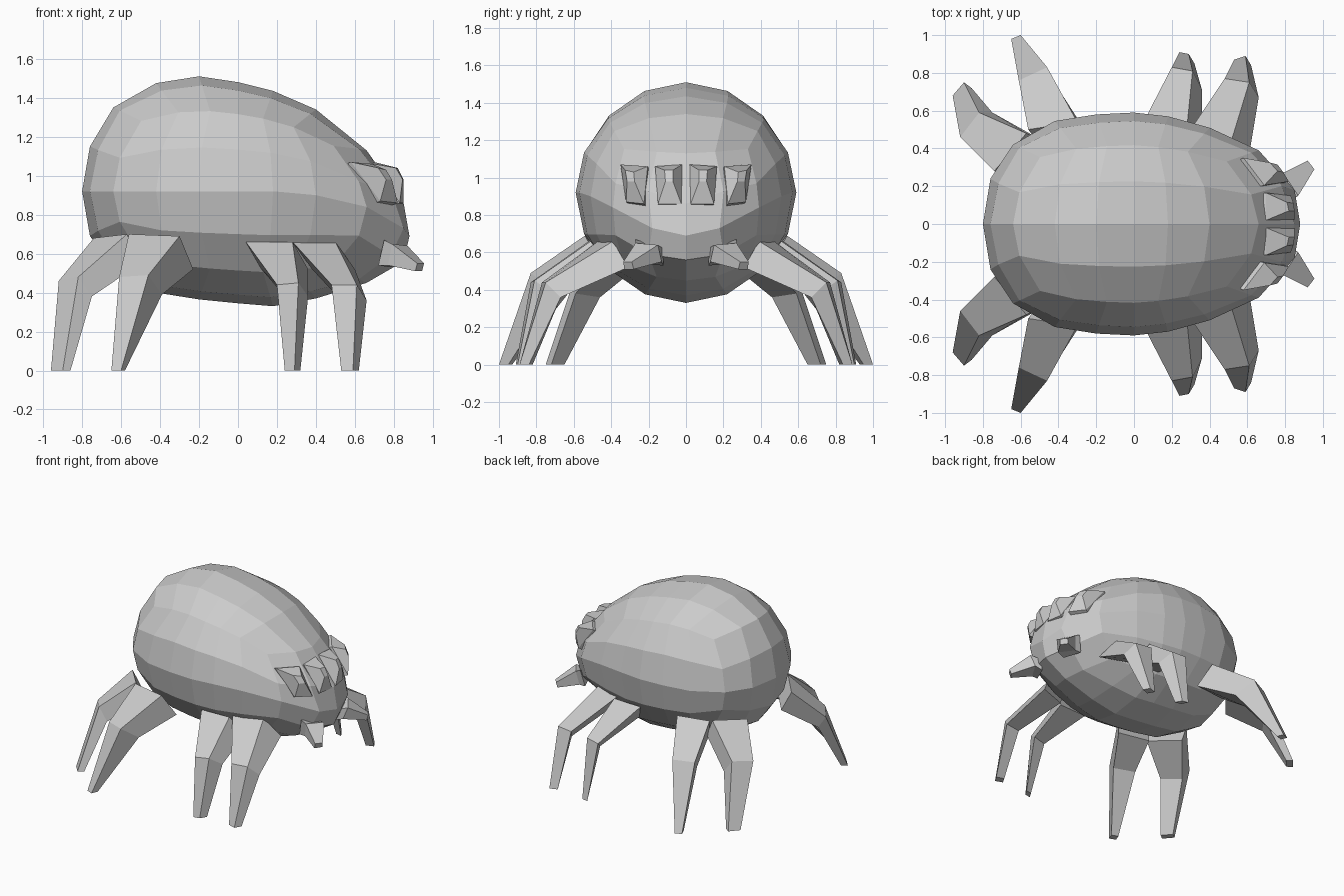
import bpy, bmesh, math
from mathutils import Vector

if "Cube" in bpy.data.objects:
    bpy.data.objects.remove(bpy.data.objects["Cube"])

grey = bpy.data.materials.new("plain_grey")
grey.diffuse_color = (0.6, 0.6, 0.6, 1)
grey.use_nodes = True
grey.node_tree.nodes["Principled BSDF"].inputs["Base Color"].default_value = grey.diffuse_color


def finish(bm, name):
    bmesh.ops.recalc_face_normals(bm, faces=bm.faces)
    me = bpy.data.meshes.new(name)
    bm.to_mesh(me)
    bm.free()
    me.materials.append(grey)
    ob = bpy.data.objects.new(name, me)
    bpy.context.collection.objects.link(ob)
    return ob


def loft(name, sections, side):
    """Skin four-sided sections into a closed limb; side mirrors across y."""
    bm = bmesh.new()
    rings = [[bm.verts.new((p[0], p[1] * side, p[2])) for p in s] for s in sections]
    for r, s in zip(rings, rings[1:]):
        for i in range(4):
            j = (i + 1) % 4
            bm.faces.new((r[i], r[j], s[j], s[i]))
    bm.faces.new(rings[0])
    bm.faces.new(rings[-1])
    return finish(bm, name)


def interp(table, x, col):
    for a, b in zip(table, table[1:]):
        if x <= b[0]:
            t = max(0, (x - a[0]) / (b[0] - a[0]))
            return a[col] + (b[col] - a[col]) * t
    return table[-1][col]


# Body: gridded cube rounded to a sphere, then fitted to an egg profile
STATIONS = [(0, -.80), (22.5, -.76), (45, -.64), (60, -.42), (75, -.20), (90, 0),
            (105, .18), (120, .40), (135, .66), (157.5, .85), (180, .88)]
# x, top, bottom, half width, height of widest point
PROFILE = [(-.80, .92, .92, 0, .92), (-.76, 1.15, .69, .24, .92), (-.64, 1.35, .53, .42, .92),
           (-.42, 1.475, .40, .545, .92), (-.20, 1.51, .365, .58, .92), (0, 1.48, .345, .59, .92),
           (.18, 1.435, .33, .57, .92), (.40, 1.34, .37, .51, .90), (.66, 1.13, .45, .39, .84),
           (.80, .97, .52, .27, .77), (.85, .86, .56, .18, .73), (.88, .69, .69, 0, .69)]


def body_point(c):
    d = Vector([math.tan(math.pi / 4 * t) for t in c]).normalized()
    x = interp(STATIONS, math.degrees(math.acos(max(-1, min(1, -d.x)))), 1)
    r = math.hypot(d.y, d.z) or 1
    top, low, wide, mid = (interp(PROFILE, x, k) for k in (1, 2, 3, 4))
    return (x, wide * d.y / r, mid + (d.z / r) * ((top - mid) if d.z > 0 else (mid - low)))


bm = bmesh.new()
SEG = (6, 4, 4)
for axis in range(3):
    u, v = [a for a in range(3) if a != axis]
    for end in (-1, 1):
        for i in range(SEG[u]):
            for j in range(SEG[v]):
                quad = []
                for di, dj in ((0, 0), (1, 0), (1, 1), (0, 1)):
                    c = [0, 0, 0]
                    c[axis] = end
                    c[u] = -1 + 2 * (i + di) / SEG[u]
                    c[v] = -1 + 2 * (j + dj) / SEG[v]
                    quad.append(bm.verts.new(body_point(c)))
                bm.faces.new(quad)
bmesh.ops.remove_doubles(bm, verts=bm.verts, dist=1e-4)
finish(bm, "body")

# Legs: outer edge (a, b) plus offset to the inner edge, at hip, knee and foot
LEGS = {
    "rear_leg": [((-.74, .28, .68), (-.57, .48, .70), (.07, -.03, -.15)),
                 ((-.92, .46, .46), (-.82, .59, .48), (.07, .0, -.10)),
                 ((-.96, .68, 0), (-.90, .75, 0), (.04, -.03, 0))],
    "rear_middle_leg": [((-.56, .50, .70), (-.30, .54, .69), (.07, -.09, -.17)),
                        ((-.61, .76, .48), (-.46, .83, .49), (.07, -.13, -.10)),
                        ((-.65, .98, 0), (-.60, 1.0, 0), (.02, -.05, 0))],
    "front_middle_leg": [((.04, .52, .66), (.28, .51, .66), (.08, -.10, -.14)),
                         ((.20, .83, .44), (.31, .81, .45), (.05, -.10, -.07)),
                         ((.24, .91, 0), (.29, .90, 0), (.03, -.05, 0))],
    "front_leg": [((.28, .47, .66), (.50, .39, .66), (.10, -.08, -.14)),
                  ((.48, .77, .44), (.61, .75, .44), (.05, -.08, -.08)),
                  ((.53, .87, 0), (.59, .89, 0), (.03, -.05, 0))],
}
# Eyes: base ring set into the body, then the small raised tip
EYES = {
    "inner_eye": [[(.70, .02, 1.07), (.70, .165, 1.06), (.83, .15, .86), (.85, .025, .86)],
                  [(.82, .07, 1.04), (.81, .115, 1.04), (.845, .11, .98), (.85, .07, .98)]],
    "outer_eye": [[(.69, .205, 1.06), (.58, .35, 1.07), (.73, .32, .87), (.82, .225, .86)],
                  [(.76, .28, 1.03), (.72, .325, 1.04), (.76, .315, .98), (.79, .275, .98)]],
}
# Fang: wide root on the face, small tip pointing out and down
FANG = [[(.80, .12, .62), (.75, .27, .67), (.72, .25, .54), (.78, .12, .53)],
        [(.87, .15, .64), (.79, .27, .65), (.77, .25, .54), (.84, .13, .55)],
        [(.955, .29, .55), (.92, .335, .55), (.91, .33, .51), (.945, .28, .51)]]

for side, tag in ((1, "left"), (-1, "right")):
    for name, secs in LEGS.items():
        rings = []
        for a, b, off in secs:
            a, b, off = Vector(a), Vector(b), Vector(off)
            rings.append([a, b, b + off, a + off])
        loft(f"{tag}_{name}", rings, side)
    for name, (base, tip) in EYES.items():
        root = [(x - .08, y * .9, z - .03) for x, y, z in base]
        loft(f"{tag}_{name}", [root, base, tip], side)
    loft(f"{tag}_fang", FANG, side)
